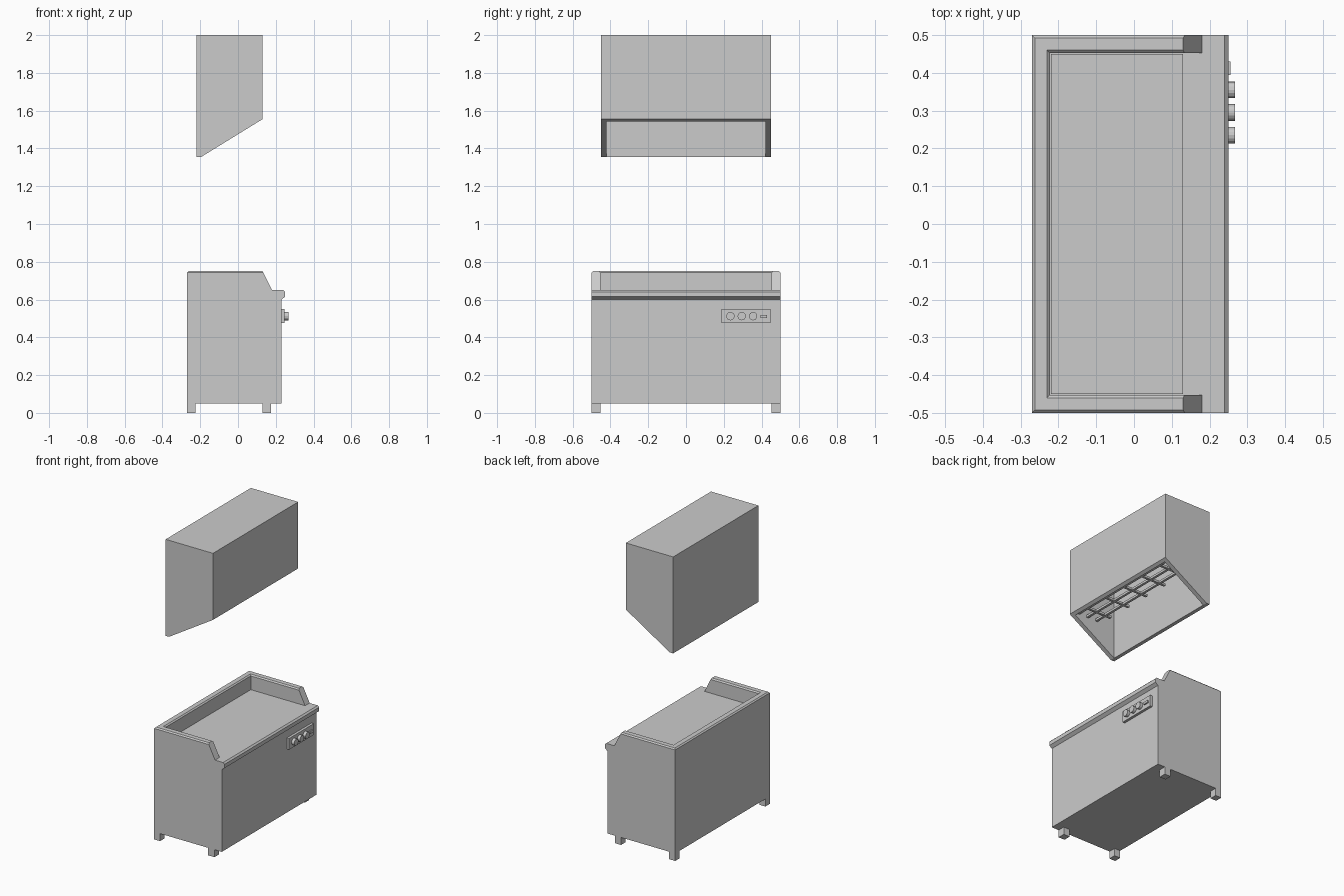
import bpy, bmesh
from math import pi

if "Cube" in bpy.data.objects:
    bpy.data.objects.remove(bpy.data.objects["Cube"])


def finish(name, bm):
    bmesh.ops.recalc_face_normals(bm, faces=bm.faces)
    me = bpy.data.meshes.new(name)
    bm.to_mesh(me)
    bm.free()
    ob = bpy.data.objects.new(name, me)
    bpy.context.collection.objects.link(ob)
    return ob


def box(name, x, y, z):
    return extrude(name, [(x[0], z[0]), (x[1], z[0]), (x[1], z[1]), (x[0], z[1])], y)


def extrude(name, pts, y):
    """Extrude an x-z profile along y."""
    bm = bmesh.new()
    f = bm.faces.new([bm.verts.new((px, y[0], pz)) for px, pz in pts])
    r = bmesh.ops.extrude_face_region(bm, geom=[f])
    verts = [v for v in r["geom"] if isinstance(v, bmesh.types.BMVert)]
    bmesh.ops.translate(bm, verts=verts, vec=(0, y[1] - y[0], 0))
    return finish(name, bm)


def cut(ob, cutter):
    """Subtract the cutter and remove it."""
    m = ob.modifiers.new("cut", 'BOOLEAN')
    m.operation, m.object, m.solver = 'DIFFERENCE', cutter, 'EXACT'
    cutter.hide_render = True
    bpy.context.view_layer.update()
    dg = bpy.context.evaluated_depsgraph_get()
    me = bpy.data.meshes.new_from_object(ob.evaluated_get(dg))
    ob.modifiers.clear()
    ob.data = me
    bpy.data.objects.remove(cutter)


# Cabinet with a front counter lip
extrude("cabinet", [(-.27, .05), (.23, .05), (.23, .60), (.25, .615), (.25, .64),
                    (.24, .65), (-.27, .65)], (-.5, .5))

# Raised U-shaped rim around the worktop
rim = extrude("worktop_rim", [(-.27, .65), (.18, .65), (.13, .75), (-.27, .75)], (-.5, .5))
cut(rim, box("rim_cutter", (-.222, .4), (-.452, .452), (.5, .9)))
bm = bmesh.new()
bm.from_mesh(rim.data)
top = [e for e in bm.edges if all(abs(v.co.z - .75) < 1e-3 for v in e.verts)
       and not all(v.co.x > .12 for v in e.verts)]
bmesh.ops.bevel(bm, geom=top, offset=.008, segments=1, affect='EDGES')
bm.to_mesh(rim.data)
bm.free()

# Feet
for side, y in (("left", (-.5, -.452)), ("right", (.452, .5))):
    for end, x in (("rear", (-.27, -.226)), ("front", (.13, .176))):
        box(f"{end}_{side}_foot", x, y, (0, .05))

# Control panel, knobs and switch
box("control_panel", (.225, .247), (.187, .447), (.475, .55))
for i in range(3):
    bpy.ops.mesh.primitive_cylinder_add(vertices=16, radius=.022, depth=.027,
                                        location=(.2535, .235 + .06 * i, .512),
                                        rotation=(0, pi / 2, 0))
    bpy.context.object.name = f"knob_{i + 1}"
box("switch", (.24, .256), (.395, .43), (.503, .519))

# Extractor hood, hollow with a slanted opening
hood = extrude("hood", [(-.22, 1.355), (-.195, 1.355), (.13, 1.555), (.13, 2), (-.22, 2)],
               (-.45, .45))
cut(hood, box("hood_cutter", (-.195, .11), (-.42, .42), (1.2, 1.97)))

# Hanging grid inside the hood
for i in range(3):
    x = .085 - .07 * i
    box(f"grid_long_bar_{i + 1}", (x - .008, x + .008), (-.42, .42), (1.56, 1.575))
for i in range(5):
    y = -.34 + .17 * i
    box(f"grid_cross_bar_{i + 1}", (-.1, .11), (y - .008, y + .008), (1.562, 1.577))
